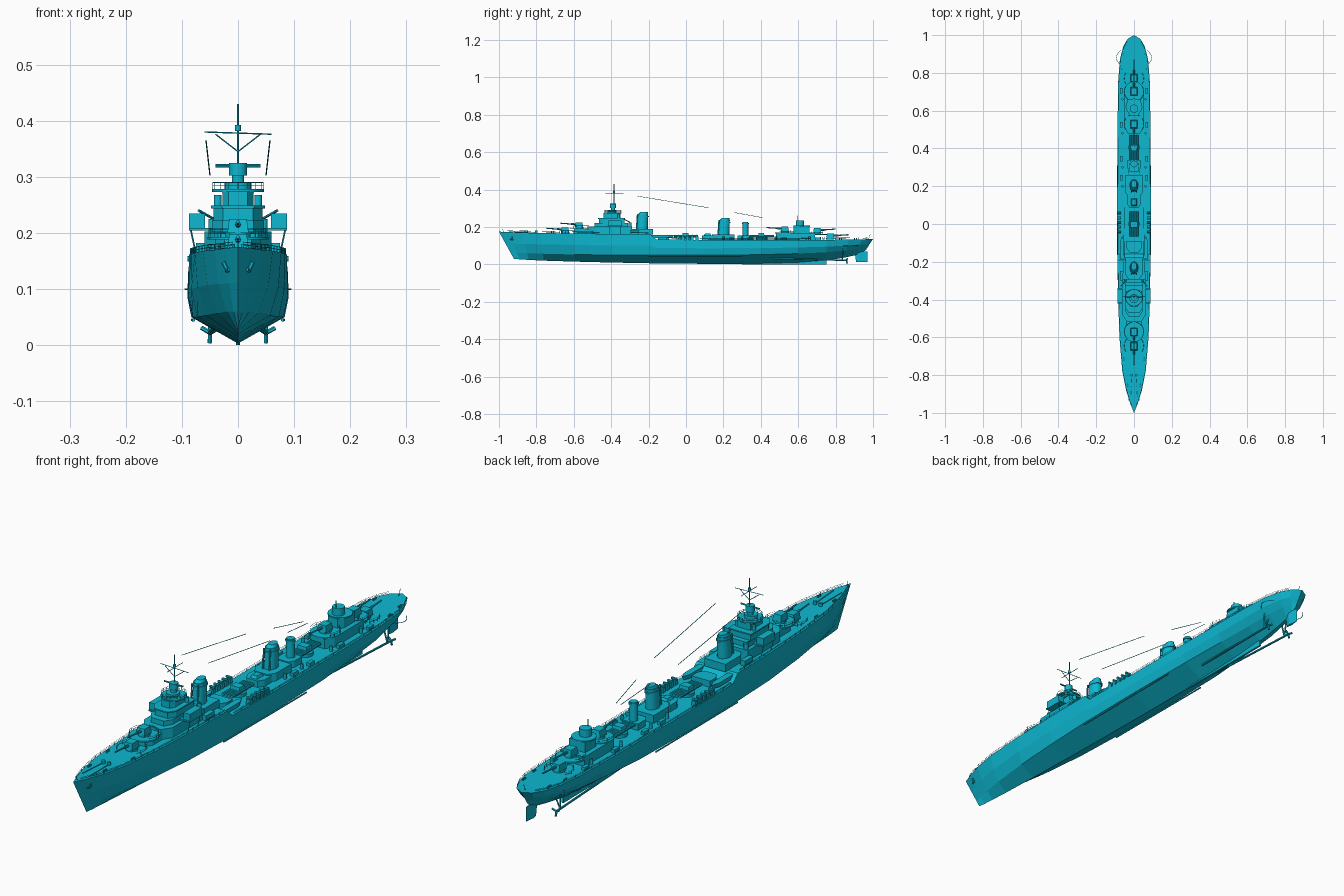
import bpy, bmesh
from math import sin, cos, pi, radians
from mathutils import Vector, Matrix

cube = bpy.data.objects.get("Cube")
if cube:
    bpy.data.objects.remove(cube)

paint = bpy.data.materials.new("turquoise paint")
paint.use_nodes = True
COLOUR = (0.004, 0.48, 0.64, 1)
paint.diffuse_color = COLOUR
paint.node_tree.nodes["Principled BSDF"].inputs["Base Color"].default_value = COLOUR


def finish(name, bm, smooth=False):
    bmesh.ops.recalc_face_normals(bm, faces=bm.faces)
    me = bpy.data.meshes.new(name)
    bm.to_mesh(me)
    bm.free()
    me.materials.append(paint)
    ob = bpy.data.objects.new(name, me)
    bpy.context.collection.objects.link(ob)
    if smooth:
        bpy.context.view_layer.objects.active = ob
        bpy.ops.object.select_all(action='DESELECT')
        ob.select_set(True)
        bpy.ops.object.shade_smooth_by_angle(angle=radians(40))
    return ob


def prism(name, outline, z0, z1, taper=1.0, shift=0.0, smooth=False):
    """Upright solid; the top may be scaled about its centre and shifted aft."""
    bm = bmesh.new()
    cx = sum(p[0] for p in outline) / len(outline)
    cy = sum(p[1] for p in outline) / len(outline)
    low = [bm.verts.new((x, y, z0)) for x, y in outline]
    top = [bm.verts.new((cx + (x - cx) * taper, cy + (y - cy) * taper + shift, z1)) for x, y in outline]
    bm.faces.new(low)
    bm.faces.new(top)
    n = len(low)
    for i in range(n):
        bm.faces.new((low[i], low[(i + 1) % n], top[(i + 1) % n], top[i]))
    return finish(name, bm, smooth)


def box(name, x, y0, y1, z0, z1, half, taper=1.0):
    return prism(name, [(x - half, y0), (x + half, y0), (x + half, y1), (x - half, y1)], z0, z1, taper)


def drum(name, x, y, r, z0, z1, ry=None, taper=1.0, shift=0.0, n=20):
    ry = ry or r
    ring = [(x + r * cos(2 * pi * i / n), y + ry * sin(2 * pi * i / n)) for i in range(n)]
    return prism(name, ring, z0, z1, taper, shift, True)


def house(name, y0, y1, z0, z1, w, nose=0.4):
    """Deckhouse with a chamfered front."""
    c = w * (1 - nose)
    d = min(w * 0.6, (y1 - y0) * 0.4)
    return prism(name, [(-c, y0), (c, y0), (w, y0 + d), (w, y1), (-w, y1), (-w, y0 + d)], z0, z1)


def rods(name, segments, r, n=6):
    bm = bmesh.new()
    for a, b in segments:
        a, b = Vector(a), Vector(b)
        m = Matrix.Translation((a + b) / 2) @ (b - a).to_track_quat('Z', 'Y').to_matrix().to_4x4()
        bmesh.ops.create_cone(bm, cap_ends=True, segments=n, radius1=r, radius2=r,
                              depth=(b - a).length, matrix=m)
    return finish(name, bm)


def rail(name, pts, height=0.014, closed=False):
    """Two wires on posts."""
    segs = [(p, (p[0], p[1], p[2] + height)) for p in pts]
    for p, q in zip(pts, pts[1:] + (pts[:1] if closed else [])):
        for k in (0.5, 1):
            segs.append(((p[0], p[1], p[2] + height * k), (q[0], q[1], q[2] + height * k)))
    rods(name, segs, 0.0006, 4)


# Hull stations: deck y, keel y, deck half width, chine half width, keel z, chine z, deck z
STATIONS = [
    (-1.0, -0.92, 0.0, 0.0, 0.03, 0.06, 0.175), (-0.95, -0.89, 0.02, 0.008, 0.027, 0.06, 0.173),
    (-0.88, -0.84, 0.042, 0.02, 0.024, 0.06, 0.17), (-0.78, -0.76, 0.062, 0.036, 0.02, 0.057, 0.168),
    (-0.6, -0.6, 0.077, 0.057, 0.015, 0.053, 0.165), (-0.4, -0.4, 0.084, 0.073, 0.01, 0.05, 0.163),
    (-0.19, -0.19, 0.087, 0.081, 0.006, 0.05, 0.162), (-0.16, -0.16, 0.088, 0.081, 0.006, 0.05, 0.134),
    (0.1, 0.1, 0.089, 0.083, 0.003, 0.05, 0.13), (0.4, 0.4, 0.088, 0.079, 0.003, 0.052, 0.13),
    (0.6, 0.6, 0.086, 0.068, 0.008, 0.058, 0.13), (0.75, 0.75, 0.084, 0.058, 0.02, 0.065, 0.131),
    (0.87, 0.85, 0.075, 0.045, 0.037, 0.075, 0.133), (0.94, 0.91, 0.057, 0.03, 0.05, 0.083, 0.134),
    (0.98, 0.94, 0.034, 0.016, 0.062, 0.09, 0.135), (1.0, 0.96, 0.0, 0.0, 0.075, 0.095, 0.136)]
bm = bmesh.new()
rings = []
for yd, yk, w, c, k, zc, d in STATIONS:
    mid = zc + (d - zc) * 0.45
    half = [(0, k), (c, zc), (max(c, w) * 0.65 + c * 0.35 + 0.04 * c, mid), (w, d)]
    full = half + [(-x, z) for x, z in half[:0:-1]]
    rings.append([bm.verts.new((x, yk + (yd - yk) * (z - k) / (d - k), z)) for x, z in full])
for a, b in zip(rings, rings[1:]):
    for i in range(7):
        bm.faces.new((a[i], a[(i + 1) % 7], b[(i + 1) % 7], b[i]))
bmesh.ops.remove_doubles(bm, verts=bm.verts, dist=0.0002)
finish("hull", bm)


def deck_at(y):
    for a, b in zip(STATIONS, STATIONS[1:]):
        if a[0] <= y <= b[0]:
            t = (y - a[0]) / (b[0] - a[0])
            return a[2] + (b[2] - a[2]) * t, a[6] + (b[6] - a[6]) * t


for s, side in ((-1, "right"), (1, "left")):
    for part, y0, y1 in (("forward", -0.97, -0.2), ("aft", -0.15, 0.97)):
        n = 24
        ys = [y0 + (y1 - y0) * i / n for i in range(n + 1)]
        rail(f"{side}_{part}_deck_rail", [(s * (deck_at(y)[0] - 0.002), y, deck_at(y)[1]) for y in ys], 0.01)

# Keel fin, rudder, shafts and screws
fin = prism("keel_fin", [(0, 0.3), (0.004, 0.35), (0.004, 0.75), (-0.004, 0.75), (-0.004, 0.35)], 0.0, 0.035)
prism("rudder", [(0, 0.91), (0.005, 0.93), (0, 0.97), (-0.005, 0.93)], 0.012, 0.068, 1.15, -0.005)
for s, side in ((-1, "right"), (1, "left")):
    x = s * 0.05
    rods(f"{side}_shaft", [((s * 0.04, 0.45, 0.032), (x, 0.855, 0.022))], 0.004, 8)
    rods(f"{side}_shaft_struts", [((x, 0.835, 0.022), (s * 0.03, 0.84, 0.075)),
                                  ((x, 0.835, 0.022), (s * 0.055, 0.84, 0.09))], 0.003)
    blades = [((x, 0.858, 0.022), (x + 0.018 * cos(t), 0.862, 0.022 + 0.018 * sin(t)))
              for t in (0.5, 0.5 + 2 * pi / 3, 0.5 + 4 * pi / 3)]
    rods(f"{side}_screw", blades, 0.004)
    rods(f"{side}_anchor", [((s * 0.017, -0.93, 0.13), (s * 0.026, -0.93, 0.148)),
                            ((s * 0.015, -0.94, 0.135), (s * 0.02, -0.92, 0.133))], 0.004)
    arc = [(s * (0.07 + 0.024 * sin(pi * i / 6)), 0.84 + 0.08 * i / 6, 0.1) for i in range(7)]
    rods(f"{side}_screw_guard", list(zip(arc, arc[1:])), 0.0012)
    # Bilge keel, side boats, racks and deck fittings
    rods(f"{side}_bilge_keel", [((s * 0.079, -0.2, 0.045), (s * 0.081, 0.3, 0.045))], 0.003)
    prism(f"{side}_boat", [(s * 0.062, -0.2), (s * 0.072, -0.17), (s * 0.072, -0.1),
                           (s * 0.062, -0.075), (s * 0.052, -0.1), (s * 0.052, -0.17)], 0.14, 0.157, 1.2)
    for i in range(5):
        y = -0.05 + i * 0.025
        box(f"{side}_charge_rack_{i}", s * 0.078, y, y + 0.016, 0.13, 0.15, 0.009)
        rods(f"{side}_charges_{i}", [((s * 0.068, y + 0.008, 0.154), (s * 0.09, y + 0.008, 0.154))], 0.005, 8)
    for i, y in enumerate((0.2, 0.3, 0.48, 0.66)):
        drum(f"{side}_vent_{i}", s * 0.06, y, 0.006, 0.13, 0.15, n=10)
        box(f"{side}_locker_{i}", s * 0.067, y + 0.03, y + 0.06, 0.13, 0.143, 0.007)
    for i, y in enumerate((-0.86, -0.72, 0.82, 0.9)):
        w, z = deck_at(y)
        rods(f"{side}_bollards_{i}", [((s * (w - 0.013), y + d, z), (s * (w - 0.013), y + d, z + 0.008))
                                      for d in (0, 0.012)], 0.003, 8)
    drum(f"{side}_capstan", s * 0.012, -0.8, 0.007, 0.168, 0.18, n=12)
    rods(f"{side}_anchor_chain", [((s * 0.012, -0.8, 0.171), (s * 0.017, -0.92, 0.174))], 0.002)


def gun(name, y, z, aim):
    """Shielded main gun; aim -1 points forward, 1 aft."""
    drum(name + "_base", 0, y, 0.022, z, z + 0.008)
    ends = sorted((y + aim * 0.024, y - aim * 0.02))
    box(name + "_shield", 0, ends[0], ends[1], z + 0.007, z + 0.032, 0.019, 0.82)
    rods(name + "_barrel", [((0, y + aim * 0.015, z + 0.021), (0, y + aim * 0.1, z + 0.027))], 0.003, 8)
    rods(name + "_sleeve", [((0, y + aim * 0.015, z + 0.021), (0, y + aim * 0.045, z + 0.0233))], 0.005, 8)
    pts = [(0.052 * sin(t * pi / 10), y - aim * 0.052 * cos(t * pi / 10), z) for t in range(-7, 8)]
    rail(name + "_rail", pts, 0.014)


# Forward guns
gun("bow_gun", -0.645, 0.166, -1)
drum("raised_forward_platform", 0, -0.57, 0.054, 0.188, 0.193)
house("raised_forward_house", -0.6, -0.5, 0.163, 0.19, 0.04)
gun("raised_bow_gun", -0.57, 0.193, -1)

# Bridge tiers
house("bridge_base", -0.52, -0.29, 0.16, 0.203, 0.06)
house("bridge_lower", -0.49, -0.31, 0.2, 0.222, 0.046)
house("bridge_upper", -0.465, -0.33, 0.22, 0.246, 0.044)
house("bridge_roof", -0.47, -0.325, 0.244, 0.249, 0.048)
house("wheelhouse", -0.44, -0.35, 0.248, 0.274, 0.028)
drum("lookout_platform", 0, -0.39, 0.046, 0.273, 0.278)
drum("lookout_bulwark", 0, -0.395, 0.024, 0.278, 0.29)
rail("lookout_rail", [(0.045 * cos(i * pi / 8), -0.39 + 0.045 * sin(i * pi / 8), 0.278) for i in range(16)], 0.012, True)
box("bridge_wing_deck", 0, -0.42, -0.34, 0.204, 0.209, 0.087)
for s, side in ((-1, "right"), (1, "left")):
    box(f"{side}_wing_bulwark", s * 0.073, -0.415, -0.345, 0.208, 0.235, 0.014)
    rods(f"{side}_wing_struts", [((s * 0.084, y, 0.205), (s * 0.075, y, 0.163)) for y in (-0.41, -0.35)], 0.0015)
    drum(f"{side}_light_gun_mount", s * 0.045, -0.3, 0.008, 0.2, 0.225, n=12)
    rods(f"{side}_light_gun", [((s * 0.045, -0.3, 0.226), (s * 0.07, -0.33, 0.24))], 0.0025)
    drum(f"{side}_searchlight", s * 0.036, -0.36, 0.007, 0.248, 0.268, n=12)
    box(f"{side}_bridge_locker", s * 0.066, -0.3, -0.25, 0.162, 0.182, 0.009)

# Director and mast
drum("director_tower", 0, -0.39, 0.011, 0.278, 0.305)
drum("director", 0, -0.39, 0.016, 0.302, 0.325)
rods("rangefinder", [((-0.04, -0.39, 0.32), (0.04, -0.39, 0.32))], 0.003, 8)
rods("mast", [((0, -0.385, 0.32), (0, -0.385, 0.43))], 0.002)
drum("mast_lamp", 0, -0.385, 0.005, 0.382, 0.392, n=10)
rods("yards", [((-0.06, -0.385, 0.38), (0.06, -0.385, 0.376)), ((0, -0.43, 0.38), (0, -0.335, 0.38)),
               ((-0.04, -0.385, 0.376), (0, -0.385, 0.345)), ((0.04, -0.385, 0.376), (0, -0.385, 0.345))], 0.0012)
rods("aerial_wires", [((s * 0.057, -0.26, 0.365), (s * 0.05, 0.12, 0.303)) for s in (-1, 1)]
     + [((s * 0.03, 0.26, 0.277), (s * 0.01, 0.41, 0.25)) for s in (-1, 1)], 0.0012)


def funnel(name, y, z0, z1, r):
    house(name + "_house", y - 0.06, y + 0.06, z0, z0 + 0.03, 0.045)
    drum(name, 0, y, r, z0, z1 - 0.01, ry=r * 1.3, taper=0.9, shift=0.006)
    drum(name + "_collar", 0, y + 0.006, r, z1 - 0.026, z1 - 0.02, ry=r * 1.35)
    drum(name + "_cap", 0, y + 0.006, r * 0.75, z1 - 0.01, z1, ry=r * 1.05, taper=0.8, shift=0.006)
    for s in (-1, 1):
        rods(name + "_steam_pipe", [((s * r * 0.6, y - r * 1.3, z0), (s * r * 0.55, y - r, z1 - 0.012))], 0.003)


funnel("forward_funnel", -0.236, 0.16, 0.28, 0.024)
funnel("aft_funnel", 0.2, 0.13, 0.248, 0.024)


def torpedo_tubes(name, y):
    drum(name + "_turntable", 0, y, 0.03, 0.13, 0.143)
    rods(name, [((x * 0.0125, y - 0.065, 0.15), (x * 0.0125, y + 0.065, 0.15)) for x in (-1.5, -0.5, 0.5, 1.5)], 0.006, 10)
    box(name + "_shelter", 0, y - 0.02, y + 0.015, 0.15, 0.167, 0.022, 0.85)


# Midship houses and torpedo tubes
house("midship_house", -0.15, -0.09, 0.13, 0.157, 0.04)
torpedo_tubes("forward_torpedo_tubes", 0.0)
house("engine_house", 0.085, 0.15, 0.13, 0.155, 0.038)
box("engine_skylight", 0, 0.095, 0.135, 0.155, 0.165, 0.015, 0.7)
house("aft_vent_house", 0.275, 0.34, 0.13, 0.155, 0.034)
drum("aft_vent_trunk", 0, 0.318, 0.016, 0.15, 0.226, taper=0.92)
drum("aft_vent_cowl", 0, 0.318, 0.018, 0.215, 0.222)
torpedo_tubes("aft_torpedo_tubes", 0.405)

# Aft superstructure and guns
house("aft_house", 0.48, 0.69, 0.13, 0.167, 0.052)
drum("midship_gun_platform", 0, 0.53, 0.054, 0.165, 0.17)
gun("midship_gun", 0.53, 0.17, -1)
house("aft_control_house", 0.575, 0.66, 0.165, 0.205, 0.034)
drum("aft_control_platform", 0, 0.62, 0.044, 0.203, 0.208)
drum("aft_control_tub", 0, 0.61, 0.022, 0.208, 0.236)
rods("aft_pole", [((0, 0.595, 0.2), (0, 0.595, 0.262))], 0.0015)
drum("raised_stern_platform", 0, 0.7, 0.054, 0.156, 0.162)
gun("raised_stern_gun", 0.7, 0.162, 1)
gun("stern_gun", 0.77, 0.132, 1)
rods("flagstaffs", [((0, 0.975, 0.134), (0, 0.985, 0.16)), ((0, -0.975, 0.17), (0, -0.98, 0.19))], 0.001)
